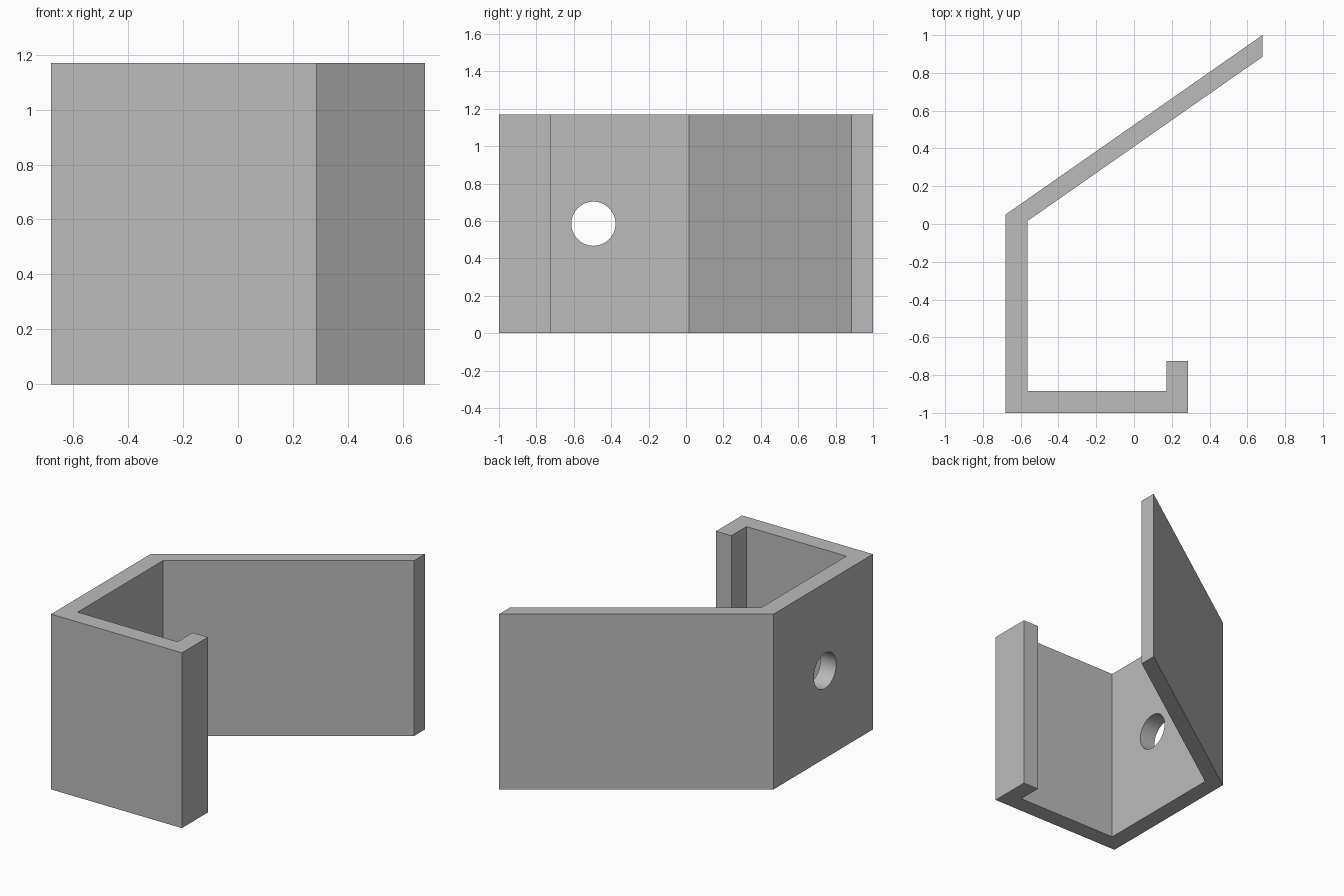
import bpy
import bmesh
import math

HEIGHT = 1.17

default = bpy.data.objects.get("Cube")
if default:
    bpy.data.objects.remove(default, do_unlink=True)

grey = bpy.data.materials.new("plain grey")
grey.use_nodes = True
colour = (0.5, 0.5, 0.5, 1)
grey.diffuse_color = colour
grey.node_tree.nodes["Principled BSDF"].inputs["Base Color"].default_value = colour

# Bent strip outline: slanted flange, back wall, base and short lip
outline = [
    (-0.68, -1.0), (0.286, -1.0), (0.286, -0.725), (0.173, -0.725),
    (0.173, -0.885), (-0.565, -0.885), (-0.565, 0.015),
    (0.68, 0.885), (0.68, 1.0), (-0.68, 0.05),
]
bm = bmesh.new()
base = bm.faces.new([bm.verts.new((x, y, 0)) for x, y in outline])
raised = bmesh.ops.extrude_face_region(bm, geom=[base])["geom"]
bmesh.ops.translate(bm, vec=(0, 0, HEIGHT),
                    verts=[v for v in raised if isinstance(v, bmesh.types.BMVert)])
bmesh.ops.recalc_face_normals(bm, faces=bm.faces)
mesh = bpy.data.meshes.new("bent_bracket")
bm.to_mesh(mesh)
bm.free()
bracket = bpy.data.objects.new("bent_bracket", mesh)
bpy.context.collection.objects.link(bracket)
mesh.materials.append(grey)

# Round bolt hole through the wall
bpy.ops.mesh.primitive_cylinder_add(vertices=64, radius=0.118, depth=0.4,
                                    location=(-0.62, -0.495, HEIGHT / 2),
                                    rotation=(0, math.pi / 2, 0))
cutter = bpy.context.object
cutter.name = "hole_cutter"
cutter.hide_render = True
cutter.data.materials.append(grey)
hole = bracket.modifiers.new("bolt hole", "BOOLEAN")
hole.operation = "DIFFERENCE"
hole.solver = "EXACT"
hole.object = cutter

# Apply the hole, drop the cutter and smooth only the bore
bpy.ops.object.select_all(action="DESELECT")
bracket.select_set(True)
bpy.context.view_layer.objects.active = bracket
bpy.ops.object.modifier_apply(modifier=hole.name)
bpy.data.objects.remove(cutter, do_unlink=True)
bpy.ops.object.shade_smooth_by_angle(angle=math.radians(25))
